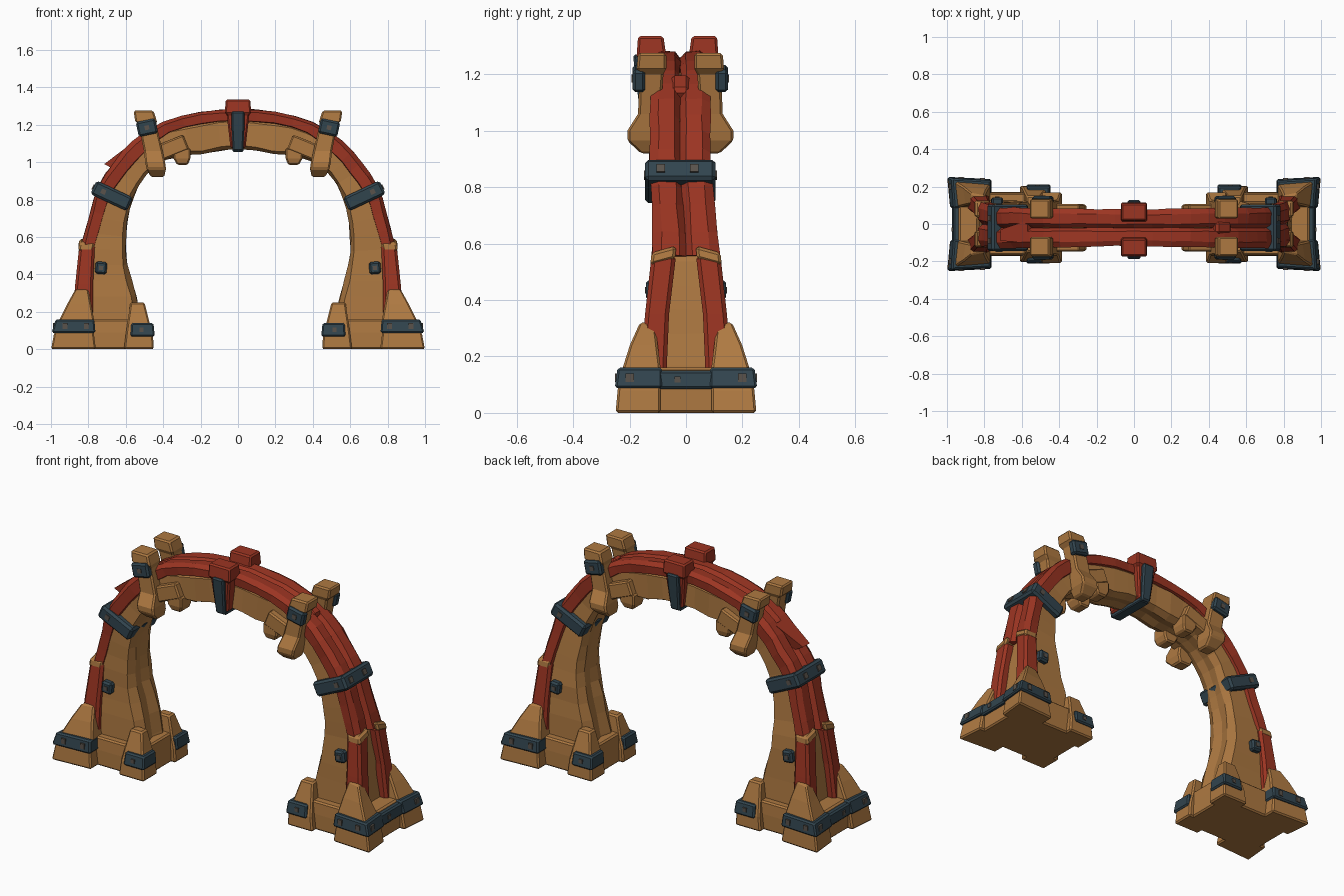
import bpy, bmesh, math, random
from mathutils import Vector, Matrix

if "Cube" in bpy.data.objects:
    bpy.data.objects.remove(bpy.data.objects["Cube"])

random.seed(4)

def material(name, rgb):
    m = bpy.data.materials.new(name)
    m.diffuse_color = (*rgb, 1)
    m.use_nodes = True
    m.node_tree.nodes["Principled BSDF"].inputs["Base Color"].default_value = m.diffuse_color
    return m

TAN = material("tan_wood", (0.42, 0.19, 0.053))
RED = material("red_wood", (0.33, 0.035, 0.016))
IRON = material("dark_iron", (0.031, 0.058, 0.076))
BOLT = material("bolt_grey", (0.10, 0.085, 0.07))

def solid(name, rings, mat, mirror="", y0=0.0, bevel=0.008, jitter=0.0):
    """Loft capped rings of points; mirror in x and/or y about y0."""
    rings = [[Vector(p) + Vector([random.uniform(-jitter, jitter) for _ in range(3)])
              for p in r] for r in rings]
    bm = bmesh.new()
    for sx in ((1, -1) if "x" in mirror else (1,)):
        for sy in ((1, -1) if "y" in mirror else (1,)):
            loops = [[bm.verts.new((p.x * sx, p.y * sy + y0, p.z)) for p in r] for r in rings]
            n = len(loops[0])
            for a, b in zip(loops, loops[1:]):
                for i in range(n):
                    j = (i + 1) % n
                    bm.faces.new((a[i], a[j], b[j], b[i]))
            bm.faces.new(loops[0])
            bm.faces.new(loops[-1])
    bmesh.ops.recalc_face_normals(bm, faces=bm.faces)
    me = bpy.data.meshes.new(name)
    bm.to_mesh(me)
    bm.free()
    me.materials.append(mat)
    ob = bpy.data.objects.new(name, me)
    bpy.context.collection.objects.link(ob)
    if bevel:
        mod = ob.modifiers.new("chipped_edges", 'BEVEL')
        mod.width = bevel
        mod.segments = 1
        mod.limit_method = 'ANGLE'
        mod.angle_limit = math.radians(40)
    return ob

def post(name, levels, mat, flare=0, **kw):
    """Levels: (z, x0, x1, y0, y1) rectangles stacked upward; flare pulls the outer corner out."""
    rings = [[(a, c, z), (b - flare, c, z), (b, d, z), (a, d - flare, z)]
             for z, a, b, c, d in levels]
    return solid(name, rings, mat, **kw)

def box(name, centre, size, mat, tilt=0, **kw):
    """Box turned by tilt degrees in the front plane."""
    rot = Matrix.Rotation(math.radians(-tilt), 3, 'Y')
    corners = ((-.5, -.5), (.5, -.5), (.5, .5), (-.5, .5))
    rings = [[Vector(centre) + rot @ Vector((x * size[0], y * size[1], z * size[2]))
              for x, y in corners] for z in (-.5, .5)]
    return solid(name, rings, mat, **kw)

def smooth(st):
    """Add a curved midpoint between neighbouring stations."""
    out = []
    for i in range(len(st) - 1):
        p, q = st[max(i - 1, 0)], st[min(i + 2, len(st) - 1)]
        out += [st[i], tuple((9 * (b + c) - a - d) / 16
                             for a, b, c, d in zip(p, st[i], st[i + 1], q))]
    return out + [st[-1]]

def arch(name, half, section, mat, **kw):
    """Half stations: (outer x, z, inner x, z, half width, centre y), foot to crown."""
    full = smooth(half + [(-a, b, -c, d, w, y) for a, b, c, d, w, y in reversed(half[:-1])])
    rings = [[(c + (a - c) * s, y + w * t, d + (b - d) * s) for s, t in section]
             for a, b, c, d, w, y in full]
    return solid(name, rings, mat, **kw)

# Main tan arch, faintly grooved underneath
body = [(.85, .08, .50, .08, .125, 0), (.83, .28, .545, .28, .118, 0),
        (.815, .45, .59, .45, .11, 0), (.785, .62, .60, .60, .10, -.01),
        (.74, .80, .58, .75, .092, -.02), (.65, .96, .53, .88, .09, -.02),
        (.52, 1.09, .44, .98, .09, -.02), (.37, 1.18, .32, 1.03, .09, -.02),
        (.20, 1.22, .19, 1.045, .09, -.02), (0, 1.24, 0, 1.072, .088, -.02)]
arch("arch_body", body, [(.05, 0), (0, .55), (.1, 1), (.85, 1), (1, .7),
                         (1, -.7), (.85, -1), (.1, -1), (0, -.55)],
     TAN, bevel=0, jitter=.004)

# Twin red beams over the back of the arch, with a V groove between
red = [(.837, .56, .75, .55, .115, 0), (.79, .74, .70, .71, .108, -.01),
       (.75, .87, .66, .82, .105, -.02), (.66, 1.0, .58, .93, .104, -.02),
       (.56, 1.115, .48, 1.04, .102, -.02), (.40, 1.215, .36, 1.14, .10, -.02),
       (.20, 1.268, .19, 1.19, .097, -.02), (0, 1.285, 0, 1.20, .093, -.02)]
for side, label in ((-1, "front"), (1, "back")):
    sec = [(.0, 0), (.25, 1), (.8, 1.04), (1, .75), (.97, .2), (.7, 0)]
    arch(label + "_red_beam", red, [(s, t * side) for s, t in sec], RED,
         bevel=0, jitter=.003)

# Splintered end of the left beam and knot on the right
solid("beam_splinter", [[(-.57, -.10, 1.10), (-.57, .02, 1.10), (-.54, .02, 1.07), (-.54, -.10, 1.07)],
                        [(-.715, -.09, .99), (-.715, -.03, .99), (-.66, -.03, .96), (-.66, -.09, .96)]],
      RED, bevel=0)
box("beam_knot", (.47, -.02, 1.155), (.10, .07, .05), RED, tilt=-35, bevel=.015)

# Splayed red struts on the outside of each leg, with tan joints
post("leg_struts", [(.12, .775, .89, .07, .165), (.35, .775, .87, .06, .145),
                    (.56, .765, .848, .035, .122)], RED, mirror="xy", bevel=.014)
solid("strut_joints", [[(a, c, z + e), (b, c, z + e), (b, d, z - e), (a, d, z - e)]
                       for z, e, a, b, c, d in ((.535, .012, .775, .856, .038, .127),
                                                (.58, .012, .765, .847, .035, .122))],
      TAN, mirror="xy", bevel=.01)

# Feet: core slab and four corner posts each
post("foot_core", [(0, .475, .955, -.17, .17), (.09, .48, .955, -.17, .17),
                   (.16, .485, .935, -.165, .165)], TAN, mirror="x")
post("outer_foot_posts", [(0, .76, 1.0, .09, .25), (.08, .77, .985, .09, .243),
                          (.16, .77, .955, .09, .225), (.24, .785, .915, .10, .20),
                          (.32, .80, .872, .11, .165)], TAN, flare=.015, mirror="xy")
post("inner_foot_posts", [(0, .45, .61, .08, .205), (.08, .455, .60, .08, .20),
                          (.15, .475, .59, .085, .18), (.25, .50, .575, .095, .15)],
     TAN, mirror="xy")

# Iron bands round the feet
post("outer_foot_bands", [(.088, .762, .997, .085, .253), (.16, .768, .975, .085, .243)],
     IRON, flare=.012, mirror="xy")
post("foot_band_links", [(.085, .92, .975, -.10, .10), (.15, .91, .965, -.10, .10)],
     IRON, mirror="x")
post("inner_foot_bands", [(.068, .445, .575, .09, .213), (.14, .452, .57, .09, .201)],
     IRON, mirror="xy")
for i, (x, y) in enumerate(((.81, .239), (.925, .245))):
    box("foot_band_bolt_%d" % i, (x, y, .124), (.026, .012, .03), BOLT, mirror="xy", bevel=0)
box("foot_side_bolts", (.982, .20, .124), (.014, .03, .03), BOLT, mirror="xy", bevel=0)
box("foot_link_bolts", (.969, -.03, .118), (.012, .022, .022), BOLT, mirror="x", bevel=0)
box("inner_band_bolts", (.515, .208, .104), (.022, .008, .022), BOLT, mirror="xy", bevel=0)

# Iron studs on the leg faces
box("leg_studs", (.732, .110, .435), (.062, .065, .066), IRON, mirror="xy", tilt=5, bevel=.01)
box("leg_stud_bolts", (.732, .143, .435), (.022, .006, .022), BOLT, mirror="xy", tilt=5, bevel=0)

# Tilted iron collars round the legs
box("leg_collars", (.675, -.02, .82), (.215, .25, .08), IRON, tilt=25, mirror="x", bevel=.012)
for i, y in enumerate((-.09, .03)):
    box("collar_bolt_%d" % i, (.772, y, .866), (.012, .03, .03), BOLT, tilt=25, mirror="x", bevel=0)
box("collar_face_bolts", (.72, .125, .842), (.026, .008, .026), BOLT, tilt=25,
    mirror="xy", y0=-.02, bevel=0)

# Tan brackets clasping the shoulders front and back
post("shoulder_brackets",
     [(z, x - h, x + h, a, b) for z, x, h, a, b in (
         (.92, .43, .035, .07, .14), (.965, .437, .052, .07, .188),
         (1.0, .443, .053, .07, .188), (1.06, .453, .05, .07, .15),
         (1.20, .483, .047, .06, .145), (1.22, .492, .058, .05, .155),
         (1.275, .505, .053, .05, .15))],
     TAN, mirror="xy", y0=-.02)
box("bracket_arms", (.37, .09, 1.07), (.20, .075, .085), TAN, tilt=-22, mirror="xy", y0=-.02)
post("bracket_corbels", [(.985, .268, .325, .03, .115), (1.02, .255, .345, .03, .125),
                         (1.075, .255, .35, .03, .125)], TAN, mirror="xy", y0=-.02)
box("bracket_clips", (.487, .147, 1.185), (.105, .045, .08), IRON, tilt=-12, mirror="xy",
    y0=-.02, bevel=.01)
box("bracket_clip_bolts", (.487, .17, 1.185), (.025, .006, .025), BOLT, tilt=-12,
    mirror="xy", y0=-.02, bevel=0)

# Red keystone blocks with an iron strap folded under the arch
post("keystone_blocks", [(z, -h, h, a, b) for z, h, a, b in (
    (1.075, .04, .06, .12), (1.25, .06, .06, .135), (1.265, .07, .04, .145),
    (1.335, .066, .05, .14))], RED, mirror="y", y0=-.03)
post("keystone_straps", [(1.06, -.028, .028, .08, .132), (1.18, -.034, .034, .09, .148),
                         (1.27, -.036, .036, .10, .158)], IRON, mirror="y", y0=-.03)
box("strap_underside", (0, -.03, 1.068), (.06, .24, .025), IRON, bevel=.005)
